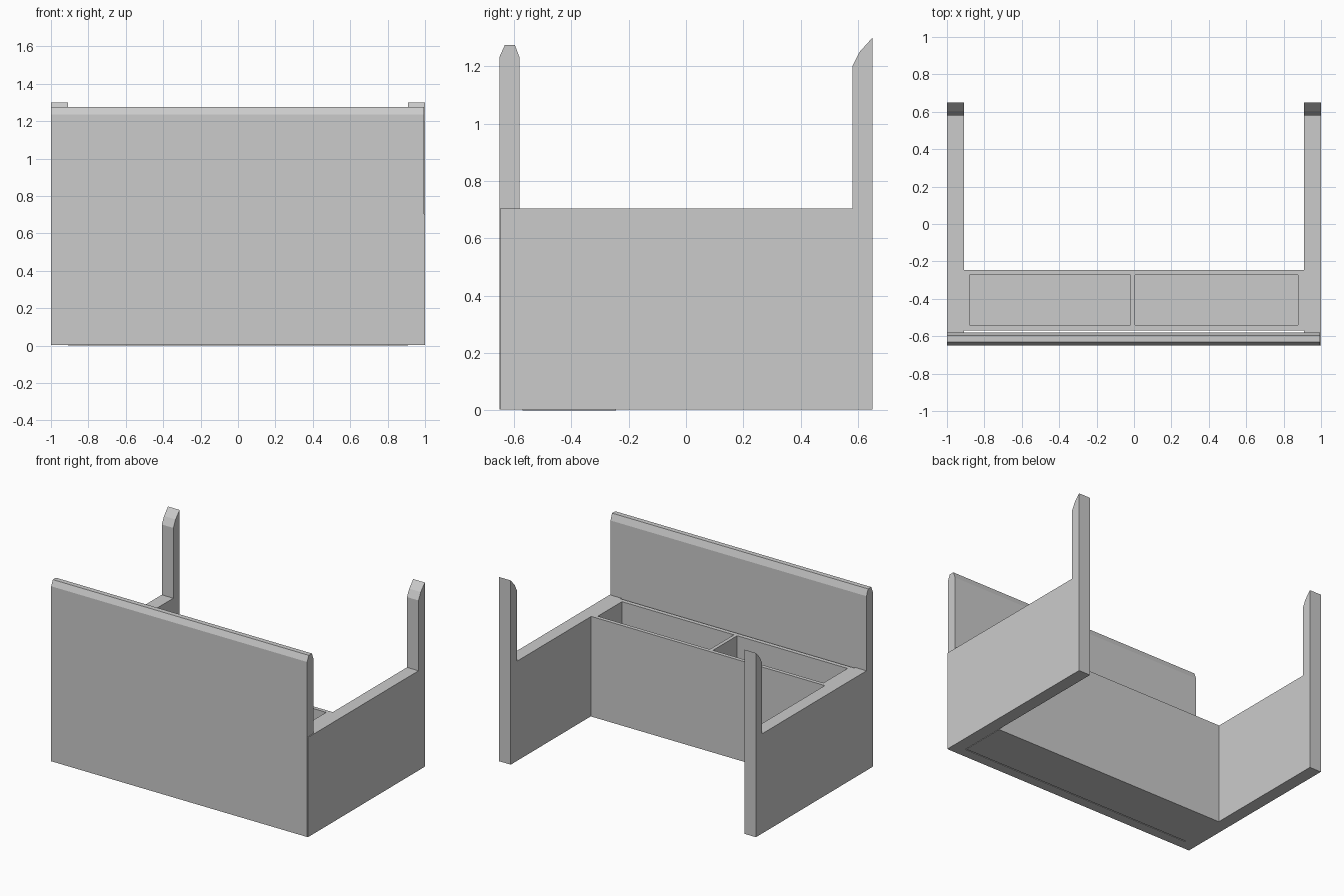
import bpy, bmesh

if "Cube" in bpy.data.objects:
    bpy.data.objects.remove(bpy.data.objects["Cube"])

BASE, DECK = 0.003, 0.705


def add_object(name, bm):
    bmesh.ops.recalc_face_normals(bm, faces=bm.faces[:])
    mesh = bpy.data.meshes.new(name)
    bm.to_mesh(mesh)
    bm.free()
    ob = bpy.data.objects.new(name, mesh)
    bpy.context.collection.objects.link(ob)
    return ob


def extrude_profile(name, profile, x0, x1):
    """Sweep a closed (y, z) outline along x."""
    bm = bmesh.new()
    face = bm.faces.new([bm.verts.new((x0, y, z)) for y, z in profile])
    new = bmesh.ops.extrude_face_region(bm, geom=[face], use_keep_orig=True)["geom"]
    for v in new:
        if isinstance(v, bmesh.types.BMVert):
            v.co.x = x1
    return add_object(name, bm)


# Tall front panel with a chamfered top edge
extrude_profile("front_panel", [
    (-0.65, BASE), (-0.65, 1.235), (-0.632, 1.275),
    (-0.597, 1.275), (-0.58, 1.23), (-0.58, BASE)], -1.0, 0.994)

# Side panels, each rising into a rear post with a slanted tip
side = [(-0.649, BASE), (0.65, BASE), (0.65, 1.3), (0.605, 1.25),
        (0.58, 1.2), (0.58, DECK), (-0.649, DECK)]
for name, x0, x1 in (("left_side", -1.0, -0.91), ("right_side", 0.91, 1.0)):
    extrude_profile(name, side, x0, x1)

# Storage box: rim with two open compartments, thin gap behind the front panel
xs = [-0.91, -0.88, -0.02, 0.005, 0.877, 0.91]
ys = [-0.57, -0.54, -0.272, -0.245]
FLOOR = 0.03
bm = bmesh.new()
grid = [[bm.verts.new((x, y, DECK)) for y in ys] for x in xs]
for i in range(5):
    for j in range(3):
        if (i, j) not in ((1, 1), (3, 1)):
            bm.faces.new((grid[i][j], grid[i + 1][j],
                          grid[i + 1][j + 1], grid[i][j + 1]))
# Pull the outer walls to the ground and the compartment walls to their floor
rim = [e for e in bm.edges if e.is_boundary]
walls = bmesh.ops.extrude_edge_only(bm, edges=rim)["geom"]
for v in walls:
    if isinstance(v, bmesh.types.BMVert):
        outer = v.co.x in (grid[0][0].co.x, grid[5][0].co.x) or \
            v.co.y in (grid[0][0].co.y, grid[0][3].co.y)
        v.co.z = 0.0 if outer else FLOOR
bmesh.ops.holes_fill(bm, edges=[e for e in bm.edges if e.is_boundary], sides=0)
bmesh.ops.dissolve_limit(bm, angle_limit=0.01, verts=bm.verts[:], edges=bm.edges[:])
add_object("storage_box", bm)
